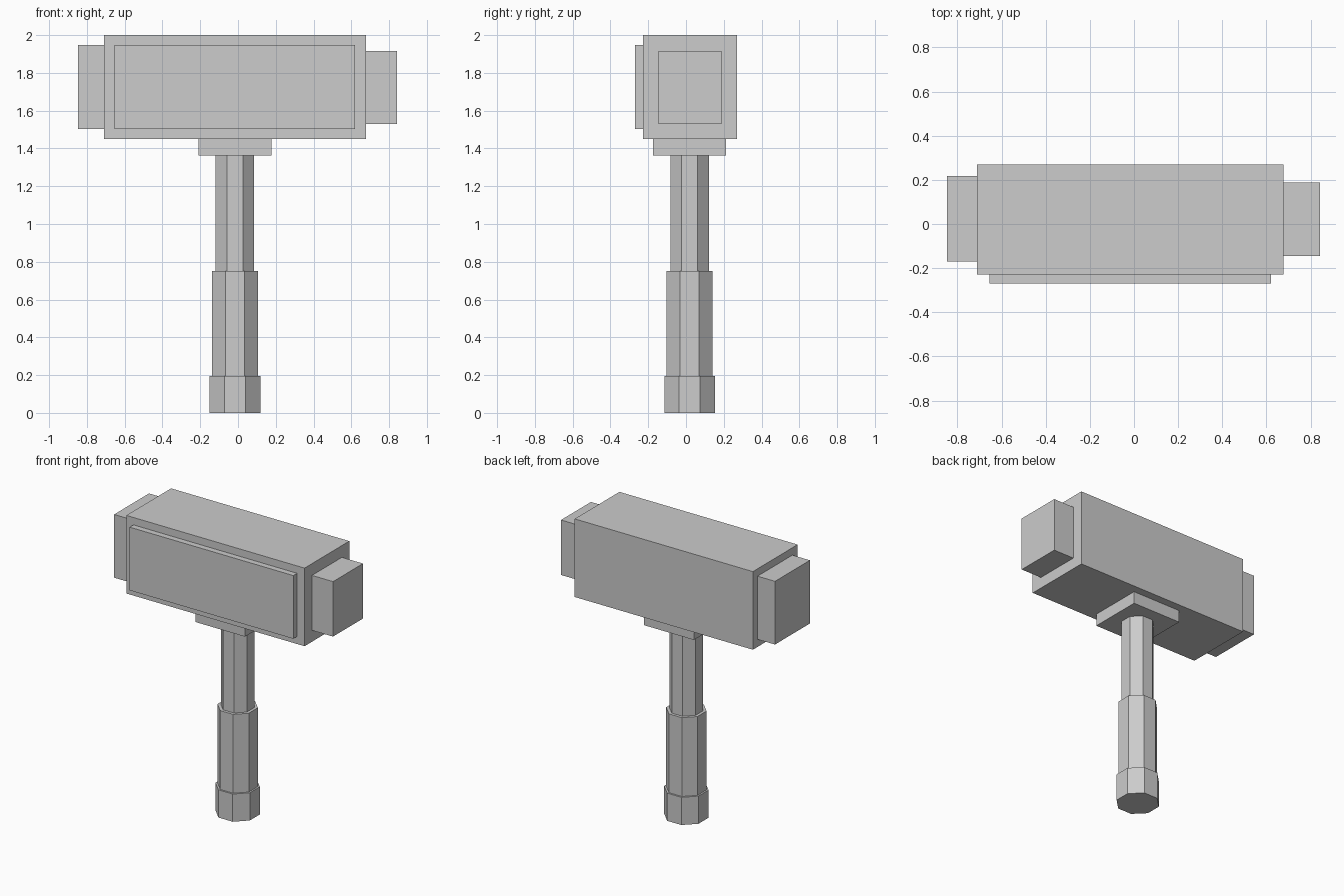
import bpy
import math

if "Cube" in bpy.data.objects:
    bpy.data.objects.remove(bpy.data.objects["Cube"])

AXIS_X, AXIS_Y = -0.016, 0.019  # handle axis

grey = bpy.data.materials.new("plain_grey")
grey.diffuse_color = (0.604, 0.604, 0.604, 1.0)
grey.use_nodes = True
grey.node_tree.nodes["Principled BSDF"].inputs["Base Color"].default_value = grey.diffuse_color


def finish(name):
    obj = bpy.context.object
    obj.name = name
    obj.data.materials.append(grey)
    return obj


def box(name, x, y, z):
    """Box spanning the given (min, max) ranges."""
    spans = (x, y, z)
    bpy.ops.mesh.primitive_cube_add(size=1, location=[(a + b) / 2 for a, b in spans])
    bpy.context.object.scale = [b - a for a, b in spans]
    bpy.ops.object.transform_apply(location=False, rotation=False, scale=True)
    return finish(name)


def octagon(name, apothem, z0, z1):
    """Upright eight-sided prism with flats facing the x and y axes."""
    bpy.ops.mesh.primitive_cylinder_add(
        vertices=8, radius=apothem / math.cos(math.pi / 8), depth=z1 - z0,
        location=(AXIS_X, AXIS_Y, (z0 + z1) / 2), rotation=(0, 0, math.pi / 8))
    return finish(name)


# Hammer head with its two striking blocks and front plate
box("head", (-0.71, 0.678), (-0.228, 0.27), (1.45, 2.0))
box("left_striking_block", (-0.846, -0.71), (-0.17, 0.218), (1.503, 1.948))
box("right_striking_block", (0.678, 0.842), (-0.145, 0.188), (1.53, 1.917))
box("front_plate", (-0.655, 0.62), (-0.27, -0.228), (1.503, 1.948))

# Square collar under the head
box("collar", (-0.21, 0.177), (-0.175, 0.212), (1.363, 1.45))

# Stepped octagonal handle
octagon("shaft", 0.102, 0.75, 1.363)
octagon("grip", 0.122, 0.195, 0.75)
octagon("pommel", 0.134, 0.0, 0.195)
